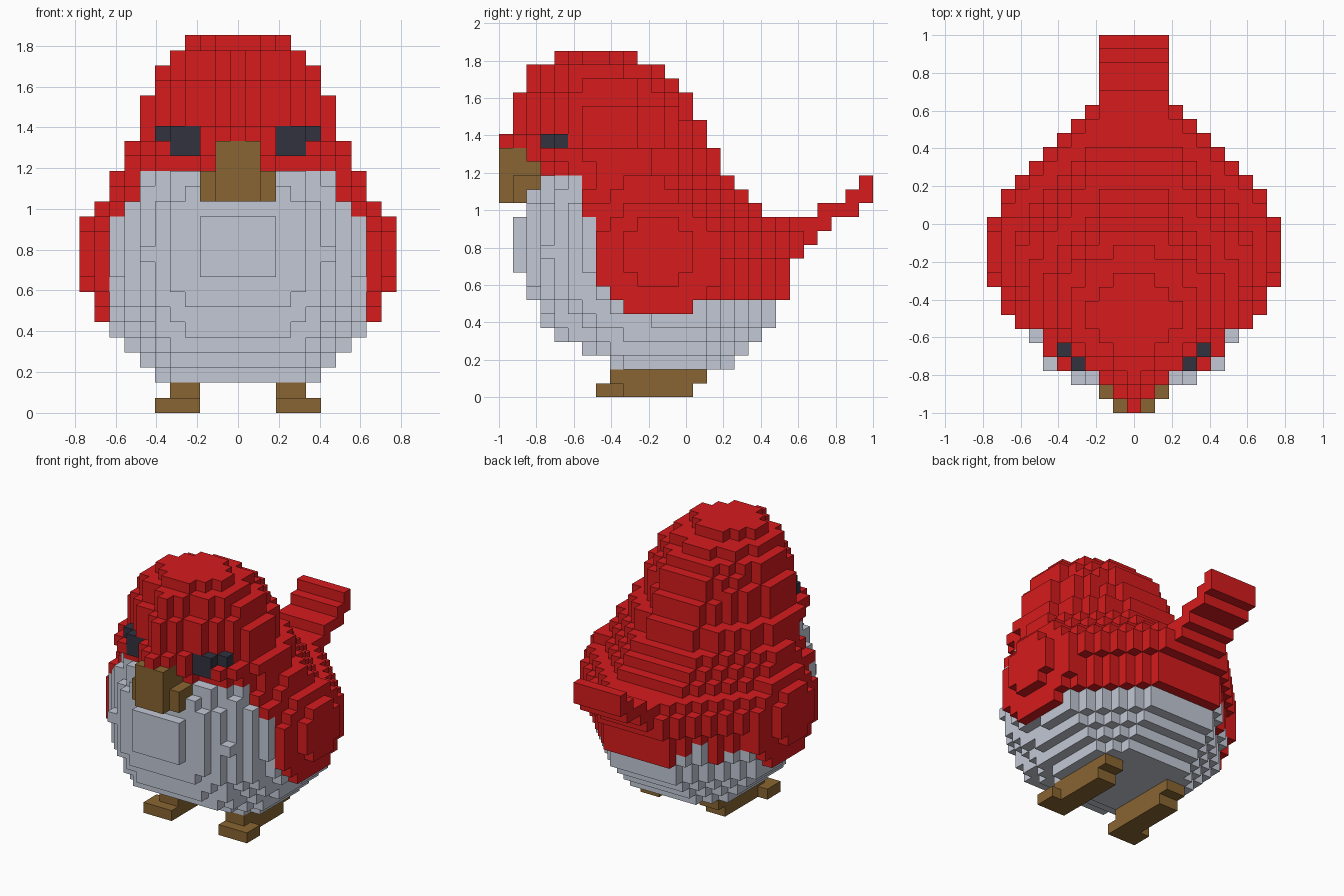
import bpy, bmesh

if "Cube" in bpy.data.objects:
    bpy.data.objects.remove(bpy.data.objects["Cube"], do_unlink=True)

U = 2 / 27  # edge of one block


def material(name, rgb):
    m = bpy.data.materials.new(name)
    m.use_nodes = True
    m.diffuse_color = (*rgb, 1)
    bsdf = next(n for n in m.node_tree.nodes if n.type == "BSDF_PRINCIPLED")
    bsdf.inputs["Base Color"].default_value = (*rgb, 1)
    return m


red = material("red_feathers", (0.67, 0.011, 0.012))
grey = material("grey_belly", (0.54, 0.58, 0.66))
brown = material("brown_beak_and_feet", (0.25, 0.13, 0.032))
dark = material("dark_eyes", (0.032, 0.032, 0.051))


def box(x0, x1, y0, y1, z0, z1):
    """Blocks of an inclusive index range."""
    return {(i, j, k) for i in range(x0, x1 + 1)
            for j in range(y0, y1 + 1) for k in range(z0, z1 + 1)}


def mirrored(cells):
    return cells | {(-i, j, k) for i, j, k in cells}


# Body layers from the bottom up: half width, first row, last row
LAYERS = [(5, 8, 16), (6, 6, 17), (7, 4, 18), (8, 3, 19), (8, 3, 19),
          (8, 2, 20), (8, 2, 20), (8, 1, 20), (8, 1, 21), (8, 1, 21),
          (8, 1, 20), (8, 2, 18), (8, 2, 17), (8, 2, 16), (7, 2, 15),
          (7, 1, 15), (6, 1, 14), (6, 1, 14), (6, 1, 13), (5, 1, 13),
          (5, 2, 12), (4, 2, 11), (3, 4, 9)]
BASE, NECK, WIDEST = 2, 16, 11


def belly_width(k, j, last):
    """Ellipsoid in front, straight taper behind."""
    d = max(0, WIDEST - j) / 10.5
    e = (k - 10.2) / 10.2
    front = int(9.3 * max(0, 1 - d * d - e * e) ** 0.5)
    return min(front, 3 + last - j)


def head_width(k, j, width, first, last):
    """Oval, wedge-shaped towards the beak."""
    step = j - first
    if k < 18:  # cheeks
        front = 0.8 + 2.12 * step
    elif k == 18:  # eye line
        front = 1 + 1.5 * step
    elif k < 24:  # brow, set back above the eyes
        front = 0.5 + 1.25 * step
    else:  # crown
        front = 2 + step
    d = (2 * j - first - last) / (last - first + 1)
    oval = (width + 0.4) * (1 - d * d) ** 0.5
    return int(min(front, oval))


torso, head = set(), set()
for k, (width, first, last) in enumerate(LAYERS, BASE):
    for j in range(first, last + 1):
        if k < NECK:
            n = min(width, belly_width(k, j, last))
            torso |= box(-n, n, j, j, k, k)
        else:
            n = min(width, head_width(k, j, width, first, last))
            head |= box(-n, n, j, j, k, k)
head.add((0, 0, 18))

# Wings: two stacked oval plates on each side, and a shoulder block
wings = {(8, 6, 13)}
for j in range(7, 16):
    for k in range(6, 14):
        if ((j - 11) / 4.6) ** 2 + ((k - 9.5) / 4) ** 2 <= 1:
            wings.add((9, j, k))
        if ((j - 11) / 2.6) ** 2 + ((k - 10) / 2.3) ** 2 <= 1:
            wings.add((10, j, k))
wings = mirrored(wings)

# Tail: rising steps
tail = set()
for k, first, last in [(10, 20, 21), (11, 20, 22), (12, 19, 23),
                       (13, 23, 25), (14, 25, 26), (15, 26, 26)]:
    tail |= box(-2, 2, first, last, k, k)

# Beak, feet and eyes
beak = box(-1, 1, 0, 1, 14, 17) | box(-2, 2, 1, 2, 14, 15) | box(-1, 1, 2, 2, 16, 16)
feet = mirrored(box(3, 5, 7, 8, 0, 0) | box(3, 4, 9, 13, 0, 0)
                | box(3, 4, 8, 14, 1, 1))
eyes = {c for c in head if 3 <= abs(c[0]) <= 5 and c[1] <= 4
        and c[2] in (17, 18) and (abs(c[0]), c[2]) != (5, 17)}

# Each block belongs to one part only
head -= eyes | beak
torso -= beak | tail | wings
filled = torso | head | wings | tail | beak | feet | eyes

# Lowest red layer of the coat, row by row from the chest to the rump
COAT = dict(enumerate([13, 9, 8, 7, 7, 6, 6, 7, 7, 8, 8, 7, 9, 8], 6))


def coat_index(cell):
    i, j, k = cell
    lowest = NECK if j < 6 else COAT.get(j, 7)
    if i > 0 and j > 14:  # the left rump has an even hem
        lowest = 7
    return 0 if k >= lowest else 1


def build(name, cells, mats, rule=lambda cell: 0):
    """Mesh of the uncovered block sides."""
    bm = bmesh.new()
    verts = {}

    def corner(p):
        if p not in verts:
            verts[p] = bm.verts.new(((p[0] - 0.5) * U, p[1] * U - 1, p[2] * U))
        return verts[p]

    for cell in sorted(cells):
        for axis in range(3):
            for side in (0, 1):
                other = list(cell)
                other[axis] += 2 * side - 1
                if tuple(other) in filled:
                    continue
                b, c = (axis + 1) % 3, (axis + 2) % 3
                quad = []
                for s, t in ((0, 0), (1, 0), (1, 1), (0, 1)):
                    p = list(cell)
                    p[axis] += side
                    p[b] += s
                    p[c] += t
                    quad.append(corner(tuple(p)))
                face = bm.faces.new(quad if side else quad[::-1])
                face.material_index = rule(cell)
    mesh = bpy.data.meshes.new(name)
    bm.to_mesh(mesh)
    bm.free()
    for m in mats:
        mesh.materials.append(m)
    bpy.context.collection.objects.link(bpy.data.objects.new(name, mesh))


build("torso", torso, [red, grey], coat_index)
build("head", head, [red])
build("wings", wings, [red])
build("tail", tail, [red])
build("beak", beak, [brown])
build("feet", feet, [brown])
build("eyes", eyes, [dark])
